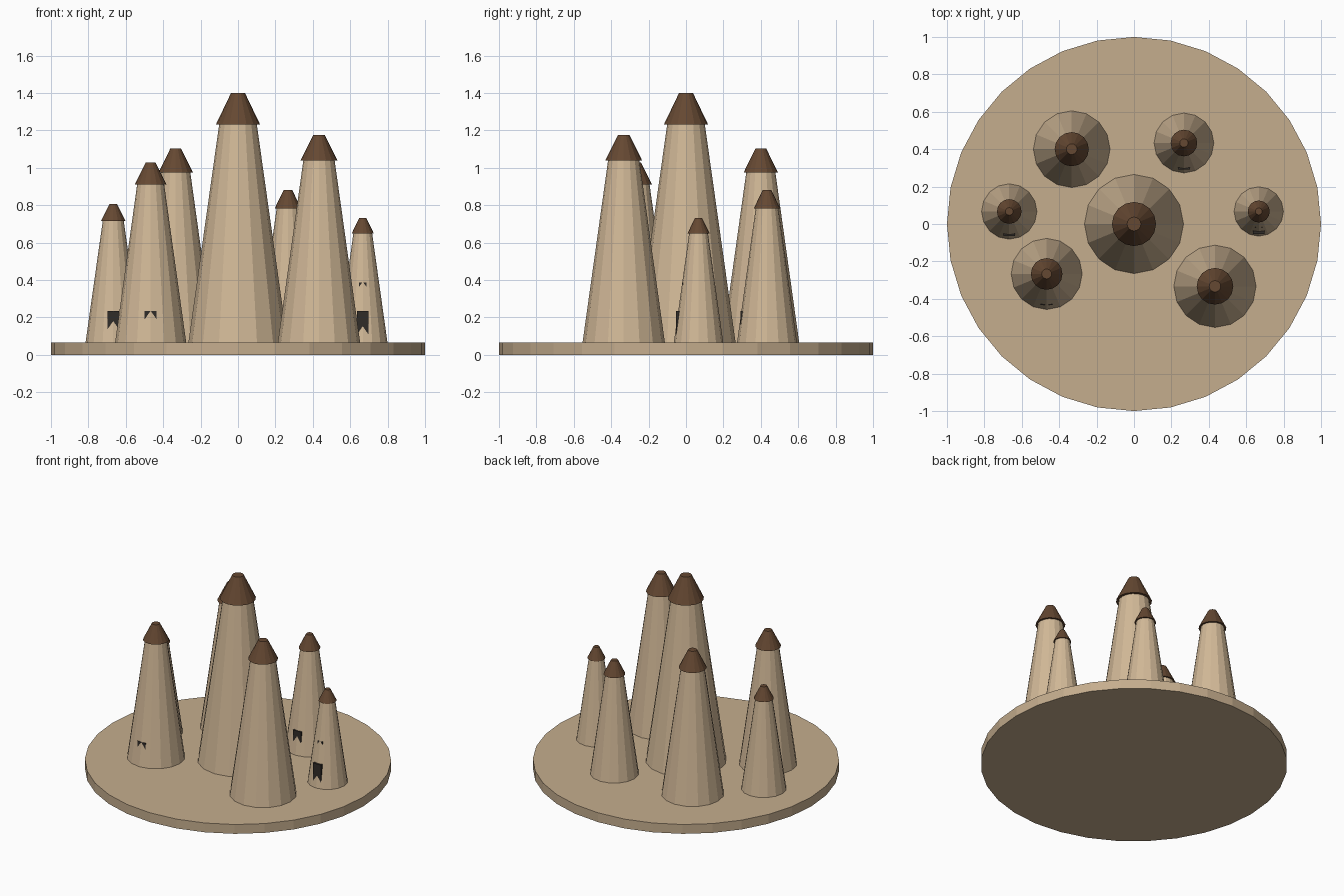
import bpy

if "Cube" in bpy.data.objects:
    bpy.data.objects.remove(bpy.data.objects["Cube"])

BASE_TOP = 0.067


def material(name, rgb):
    m = bpy.data.materials.new(name)
    m.diffuse_color = (*rgb, 1)
    m.use_nodes = True
    m.node_tree.nodes["Principled BSDF"].inputs["Base Color"].default_value = m.diffuse_color
    return m


SAND = material("sand", (0.56, 0.42, 0.27))
ROCK = material("rock", (0.64, 0.48, 0.31))
CAP = material("cap_stone", (0.13, 0.065, 0.032))
DARK = material("dark_opening", (0.03, 0.025, 0.022))


def frustum(name, x, y, z0, z1, r0, r1, sides, mat):
    bpy.ops.mesh.primitive_cone_add(vertices=sides, radius1=r0, radius2=r1, depth=z1 - z0,
                                    location=(x, y, (z0 + z1) / 2))
    ob = bpy.context.object
    ob.name = name
    ob.data.materials.append(mat)


def opening(name, x, front, z0, z1, width):
    # shallow block, mostly sunk into the sloping rock
    depth = 0.04
    bpy.ops.mesh.primitive_cube_add(size=1, location=(x, front + depth / 2, (z0 + z1) / 2))
    ob = bpy.context.object
    ob.name = name
    ob.scale = (width, depth, z1 - z0)
    ob.data.materials.append(DARK)


# ground disc
frustum("ground_disc", 0, 0, 0, BASE_TOP, 1, 1, 32, SAND)

# rock spires: x, y, foot radius, cap bottom, cap top, door front offset (None = no door)
spires = [
    (0, 0, 0.265, 1.232, 1.40, None),
    (0.433, -0.333, 0.22, 1.04, 1.175, None),
    (-0.467, -0.267, 0.19, 0.912, 1.028, 0.1665),
    (-0.333, 0.40, 0.205, 0.976, 1.103, None),
    (0.267, 0.433, 0.16, 0.782, 0.882, 0.142),
    (0.667, 0.067, 0.132, 0.65, 0.732, 0.12),
    (-0.667, 0.067, 0.148, 0.716, 0.806, 0.132),
]
for i, (x, y, r, z_cap, z_top, door) in enumerate(spires, 1):
    frustum(f"spire_{i}", x, y, BASE_TOP, z_cap, r, r * 0.38, 16, ROCK)
    frustum(f"spire_cap_{i}", x, y, z_cap, z_top, r * 0.445, r * 0.14, 16, CAP)
    if door:
        opening(f"door_{i}", x, y - door, BASE_TOP, 0.235, 0.064)

# small window on the right-hand spire
opening("window", 0.667, -0.0195, 0.34, 0.387, 0.042)
